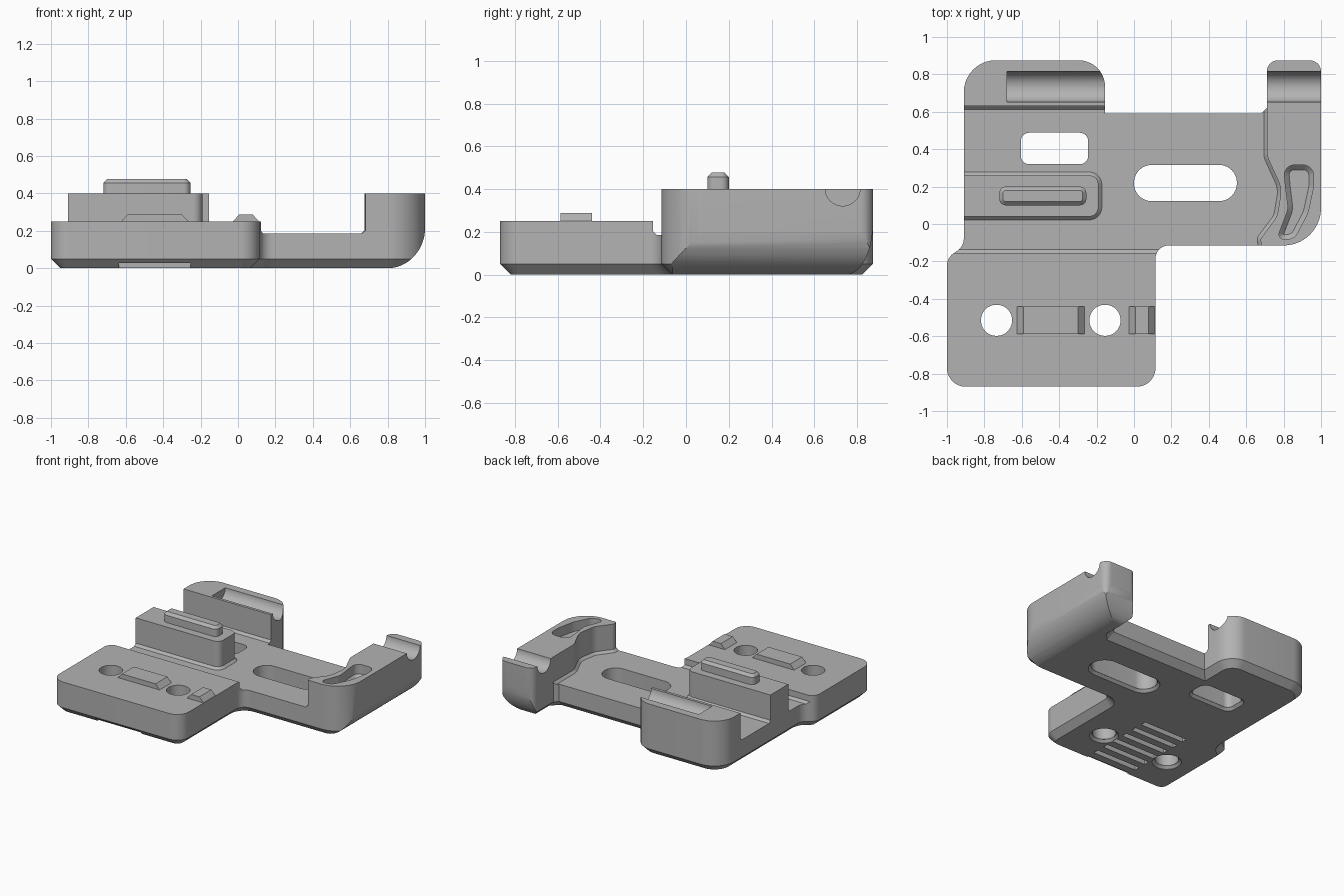
import bpy, bmesh, math
from mathutils import Vector

if "Cube" in bpy.data.objects:
    bpy.data.objects.remove(bpy.data.objects["Cube"])

grey = bpy.data.materials.new("plain grey")
grey.use_nodes = True
tone = (0.45, 0.45, 0.45, 1)
grey.diffuse_color = tone
grey.node_tree.nodes["Principled BSDF"].inputs["Base Color"].default_value = tone


def rounded(corners, steps=10):
    """Outline from (x, y, radius) corners, each rounded with a true arc."""
    out = []
    for i, (x, y, r) in enumerate(corners):
        p = Vector((x, y))
        if r == 0:
            out.append(p)
            continue
        a = Vector(corners[i - 1][:2]) - p
        b = Vector(corners[(i + 1) % len(corners)][:2]) - p
        half = a.angle(b) / 2
        t = min(r / math.tan(half), a.length * 0.49, b.length * 0.49)
        a, b, w = p + a.normalized() * t, p + b.normalized() * t, math.sin(half)
        for k in range(steps + 1):
            u = k / steps
            c0, c1, c2 = (1 - u) ** 2, 2 * w * u * (1 - u), u * u
            out.append((a * c0 + p * c1 + b * c2) / (c0 + c1 + c2))
    return out


def rect(x0, x1, y0, y1, r=0):
    return rounded([(x0, y0, r), (x1, y0, r), (x1, y1, r), (x0, y1, r)])


def prism(name, outline, low, high, axis="z", bevel_low=0, bevel_high=0):
    """Extrude an outline along an axis, optionally chamfering an end."""
    place = {"z": lambda u, v, h: (u, v, h),
             "y": lambda u, v, h: (u, h, v),
             "x": lambda u, v, h: (h, u, v)}[axis]
    bm = bmesh.new()
    rings = [[bm.verts.new(place(p[0], p[1], h)) for p in outline] for h in (low, high)]
    caps = [bm.faces.new(ring) for ring in rings]
    n = len(outline)
    for i in range(n):
        j = (i + 1) % n
        bm.faces.new((rings[0][i], rings[0][j], rings[1][j], rings[1][i]))
    bmesh.ops.recalc_face_normals(bm, faces=bm.faces)
    for cap, size in zip(caps, (bevel_low, bevel_high)):
        if size:
            bmesh.ops.bevel(bm, geom=list(cap.edges), offset=size, segments=1,
                            affect="EDGES", clamp_overlap=False)
    mesh = bpy.data.meshes.new(name)
    bm.to_mesh(mesh)
    bm.free()
    obj = bpy.data.objects.new(name, mesh)
    obj.data.materials.append(grey)
    bpy.context.collection.objects.link(obj)
    return obj


def cut(target, cutter):
    cutter.hide_render = True
    mod = target.modifiers.new("cut", "BOOLEAN")
    mod.operation, mod.solver, mod.object = "DIFFERENCE", "EXACT", cutter
    bpy.context.view_layer.objects.active = target
    bpy.ops.object.modifier_apply(modifier=mod.name)
    bpy.data.objects.remove(cutter)


def circle(x, y, r, n=40):
    return [(x + r * math.cos(math.tau * k / n), y + r * math.sin(math.tau * k / n))
            for k in range(n)]


# Whole silhouette, chamfered underneath
body = prism("body", rounded([
    (-1, -0.87, 0.1), (0.115, -0.87, 0.1), (0.115, -0.115, 0.07), (1, -0.115, 0.2),
    (1, 0.875, 0.06), (0.71, 0.875, 0.06), (0.71, 0.62, 0), (0.68, 0.59, 0),
    (-0.155, 0.59, 0), (-0.155, 0.875, 0.17), (-0.91, 0.875, 0.17),
    (-0.91, -0.12, 0.08), (-1, -0.18, 0.08)]), 0, 0.4, bevel_low=0.05)

# Lower level of the front pad
cut(body, prism("pad_cut", rect(-1.2, 0.4, -1, -0.1), 0.25, 0.6))

# Sunken floor around the middle block, with small fillets
cut(body, prism("floor_cut", rounded([
    (-1.2, -0.155, 0), (0.69, -0.155, 0), (0.675, -0.08, 0.03), (0.765, 0.04, 0.1),
    (0.79, 0.19, 0.15), (0.712, 0.36, 0.1), (0.712, 0.63, 0), (-1.2, 0.63, 0),
    (-1.2, 0.26, 0), (-0.19, 0.26, 0.05), (-0.19, 0.04, 0.05), (-1.2, 0.04, 0)]),
    0.185, 0.6, bevel_low=0.018))


# Rounded underside of the side arm, along its outer edge and its back end
def corner_arc(c, edge, rise, n=14):
    arc = [(c + (edge - c) * math.sin(math.pi / 2 * k / n),
            rise - rise * math.cos(math.pi / 2 * k / n)) for k in range(n + 1)]
    return arc + [(edge + 0.1, rise), (edge + 0.1, -0.1), (c, -0.1)]


cut(body, prism("arm_side_cut", corner_arc(0.8, 1.001, 0.22), -0.3, 1, "y"))
cut(body, prism("arm_back_cut", corner_arc(0.75, 0.876, 0.25), 0.6, 1.2, "x"))

# Round rod grooves
for x0, x1 in ((-0.68, -0.1), (0.6, 1.2)):
    cut(body, prism("groove_cut", circle(0.733, 0.403, 0.082), x0, x1, "x"))

# Curved recess in the side arm
cut(body, prism("recess_cut", rounded([
    (0.76, -0.09, 0.04), (0.86, -0.075, 0.06), (0.93, 0.06, 0.15), (0.96, 0.2, 0.1),
    (0.96, 0.315, 0.06), (0.8, 0.315, 0.06), (0.81, 0.2, 0.1), (0.825, 0.08, 0.1)]),
    0.3, 0.6, bevel_low=0.025))

# Through openings with flared undersides
for x0, x1, y0, y1, r in ((-0.605, -0.245, 0.32, 0.488, 0.045), (0, 0.55, 0.122, 0.316, 0.096),
                          (-0.818, -0.652, -0.598, -0.432, 0.082),
                          (-0.238, -0.072, -0.598, -0.432, 0.082)):
    g = 0.02
    cut(body, prism("opening_cut", rect(x0, x1, y0, y1, r), -0.2, 0.6))
    cut(body, prism("flare_cut", rect(x0 - g, x1 + g, y0 - g, y1 + g, r + g),
                    -0.1, g, bevel_high=g * 0.95))

# Row of slots under the pad
for k in range(7):
    y = -0.515 + (k - 3) * 0.104
    cut(body, prism("slot_cut", rect(-0.635, -0.255, y - 0.022, y + 0.022), -0.1, 0.035))

# Raised key on the middle block and bumps on the pad
parts = [body, prism("middle_key", rect(-0.72, -0.255, 0.1, 0.2, 0.035), 0.37, 0.477,
                     bevel_high=0.02)]
for name, x0, x1, s in (("long_bump", -0.625, -0.265, 0.035), ("short_bump", -0.027, 0.112, 0.034)):
    side = [(x0, 0.22), (x1, 0.22), (x1, 0.25), (x1 - s, 0.288), (x0 + s, 0.288), (x0, 0.25)]
    parts.append(prism(name, side, -0.587, -0.44, "y"))

bpy.ops.object.select_all(action="DESELECT")
for part in parts:
    part.select_set(True)
bpy.context.view_layer.objects.active = body
bpy.ops.object.shade_smooth_by_angle(angle=math.radians(28))
